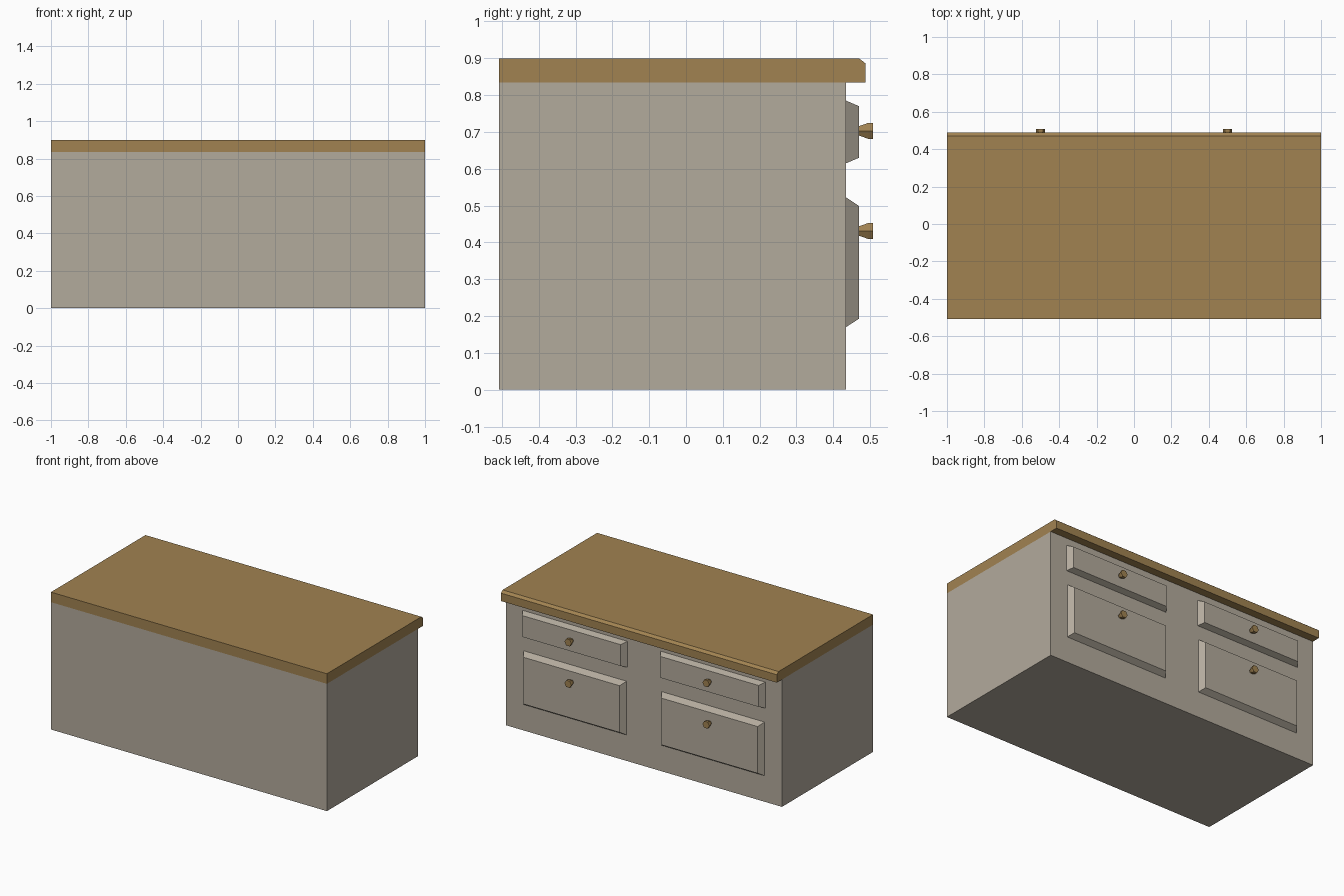
import bpy, math

if "Cube" in bpy.data.objects:
    bpy.data.objects.remove(bpy.data.objects["Cube"])

def material(name, rgb):
    m = bpy.data.materials.new(name)
    m.diffuse_color = (*rgb, 1)
    m.use_nodes = True
    m.node_tree.nodes["Principled BSDF"].inputs["Base Color"].default_value = m.diffuse_color
    return m

PAINT = material("greige_paint", (0.45, 0.405, 0.335))
WOOD = material("brown_wood", (0.355, 0.225, 0.083))

def loft(name, rings, mat, first=True, last=True):
    """Skin between rings of equal point count, with optional end caps."""
    n = len(rings[0])
    verts = [p for r in rings for p in r]
    faces = [(k*n + i, k*n + (i+1) % n, (k+1)*n + (i+1) % n, (k+1)*n + i)
             for k in range(len(rings) - 1) for i in range(n)]
    if first:
        faces.append(tuple(range(n))[::-1])
    if last:
        faces.append(tuple(range(len(verts) - n, len(verts))))
    me = bpy.data.meshes.new(name)
    me.from_pydata(verts, [], faces)
    me.materials.append(mat)
    ob = bpy.data.objects.new(name, me)
    bpy.context.collection.objects.link(ob)
    return ob

def rect_y(cx, cz, hx, hz, y):
    # counter-clockwise seen from +y
    return [(cx + hx, y, cz - hz), (cx - hx, y, cz - hz),
            (cx - hx, y, cz + hz), (cx + hx, y, cz + hz)]

def hex_y(cx, cz, r, y):
    return [(cx - r*math.cos(i*math.pi/3), y, cz + r*math.sin(i*math.pi/3))
            for i in range(6)]

BACK, FACE, PANEL, TIP = -0.508, 0.435, 0.47, 0.508
SEAM = 0.834

# cabinet body, open on top under the counter
body = [[(-1, BACK, z), (1, BACK, z), (1, FACE, z), (-1, FACE, z)] for z in (0, SEAM)]
loft("cabinet_body", body, PAINT, last=False)

# countertop with a chamfered overhanging edge
profile = [(BACK, SEAM), (0.488, SEAM), (0.488, 0.886), (0.47, 0.9), (BACK, 0.9)]
loft("countertop", [[(x, y, z) for y, z in profile] for x in (-1, 1)], WOOD)

# raised drawer fronts with hexagonal knobs
rows = [("upper", 0.70, 0.38, 0.085, 0.355, 0.07, 0.703),
        ("lower", 0.346, 0.374, 0.176, 0.348, 0.153, 0.431)]
for side, cx in (("left", -0.5), ("right", 0.5)):
    for row, cz, bx, bz, tx, tz, kz in rows:
        loft(f"{row}_{side}_drawer", [rect_y(cx, cz, bx, bz, FACE),
                                      rect_y(cx, cz, tx, tz, PANEL)], PAINT, first=False)
        loft(f"{row}_{side}_knob", [hex_y(cx, kz, 0.014, PANEL - 0.002),
                                    hex_y(cx, kz, 0.025, 0.495),
                                    hex_y(cx, kz, 0.025, TIP)], WOOD)
